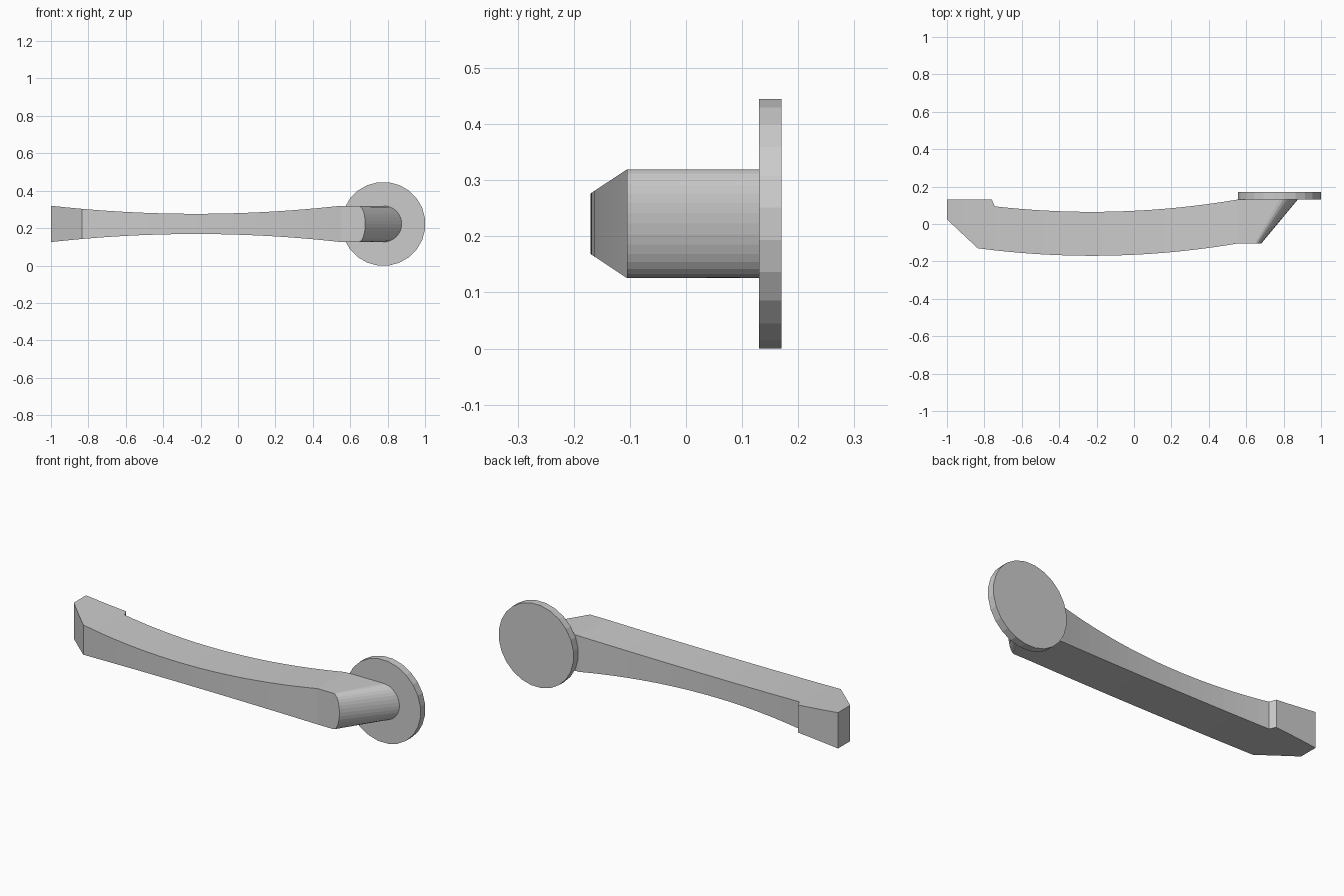
import bpy, bmesh, math

if "Cube" in bpy.data.objects:
    bpy.data.objects.remove(bpy.data.objects["Cube"])

ZC = 0.2225          # centre height of everything
HALF = 0.097         # half height of the thick ends

grey = bpy.data.materials.new("light_grey")
grey.diffuse_color = (0.6, 0.6, 0.6, 1)
grey.use_nodes = True
grey.node_tree.nodes["Principled BSDF"].inputs["Base Color"].default_value = grey.diffuse_color


def finish(bm, name):
    bmesh.ops.recalc_face_normals(bm, faces=bm.faces)
    me = bpy.data.meshes.new(name)
    bm.to_mesh(me)
    bm.free()
    me.materials.append(grey)
    ob = bpy.data.objects.new(name, me)
    bpy.context.collection.objects.link(ob)
    return ob


# Round mounting plate, 24 flat sides
bm = bmesh.new()
N, R = 24, 0.2225 / math.cos(math.radians(7.5))
rings = []
for y in (0.13, 0.17):
    rings.append([bm.verts.new((0.7775 + R * math.cos((i + .5) * math.tau / N), y,
                                ZC + R * math.sin((i + .5) * math.tau / N))) for i in range(N)])
for i in range(N):
    j = (i + 1) % N
    bm.faces.new((rings[0][i], rings[0][j], rings[1][j], rings[1][i]))
bm.faces.new(rings[0])
bm.faces.new(rings[1])
finish(bm, "mounting_plate")


# Lever grip: waisted bar whose depth and height follow shallow arcs
def arc(x, low, rise):
    return low + rise * ((x + 0.225) / 0.775) ** 2


def section(x):
    front = -0.17 + arc(x, 0, 0.065)
    if x < -0.835:                       # chamfered tip
        front = 0.025 + (x + 1) / 0.165 * (-0.131 - 0.025)
    back = 0.13 if x < -0.75 else arc(x, 0.065, 0.065)   # stepped heel
    h = arc(x, 0.054, 0.043)
    return [(x, front, ZC - h), (x, back, ZC - h), (x, back, ZC + h), (x, front, ZC + h)]


STEPS = 20
xs = [-1, -0.917, -0.835, -0.76] + [-0.745 + i * (0.55 + 0.745) / STEPS for i in range(STEPS + 1)]
bm = bmesh.new()
secs = [[bm.verts.new(p) for p in section(x)] for x in xs]
bm.faces.new(secs[0])
for a, b in zip(secs, secs[1:]):
    for i in range(4):
        j = (i + 1) % 4
        bm.faces.new((a[i], a[j], b[j], b[i]))

# Slanted, rounded neck running back to the plate
M = 16


def end_arc(x, y, bulge):
    return [bm.verts.new((x + bulge * math.cos(t), y, ZC + HALF * math.sin(t)))
            for t in (-math.pi / 2 + math.pi * i / M for i in range(M + 1))]


front_arc = end_arc(0.645, -0.105, 0.035)
back_arc = end_arc(0.778, 0.13, 0.097)
fb, bb, bt, ft = secs[-1]
for i in range(M):
    bm.faces.new((front_arc[i], back_arc[i], back_arc[i + 1], front_arc[i + 1]))
bm.faces.new([fb] + front_arc + [ft])
bm.faces.new([bb] + back_arc + [bt])
bm.faces.new((fb, bb, back_arc[0], front_arc[0]))
bm.faces.new((ft, bt, back_arc[-1], front_arc[-1]))
finish(bm, "lever_grip")
